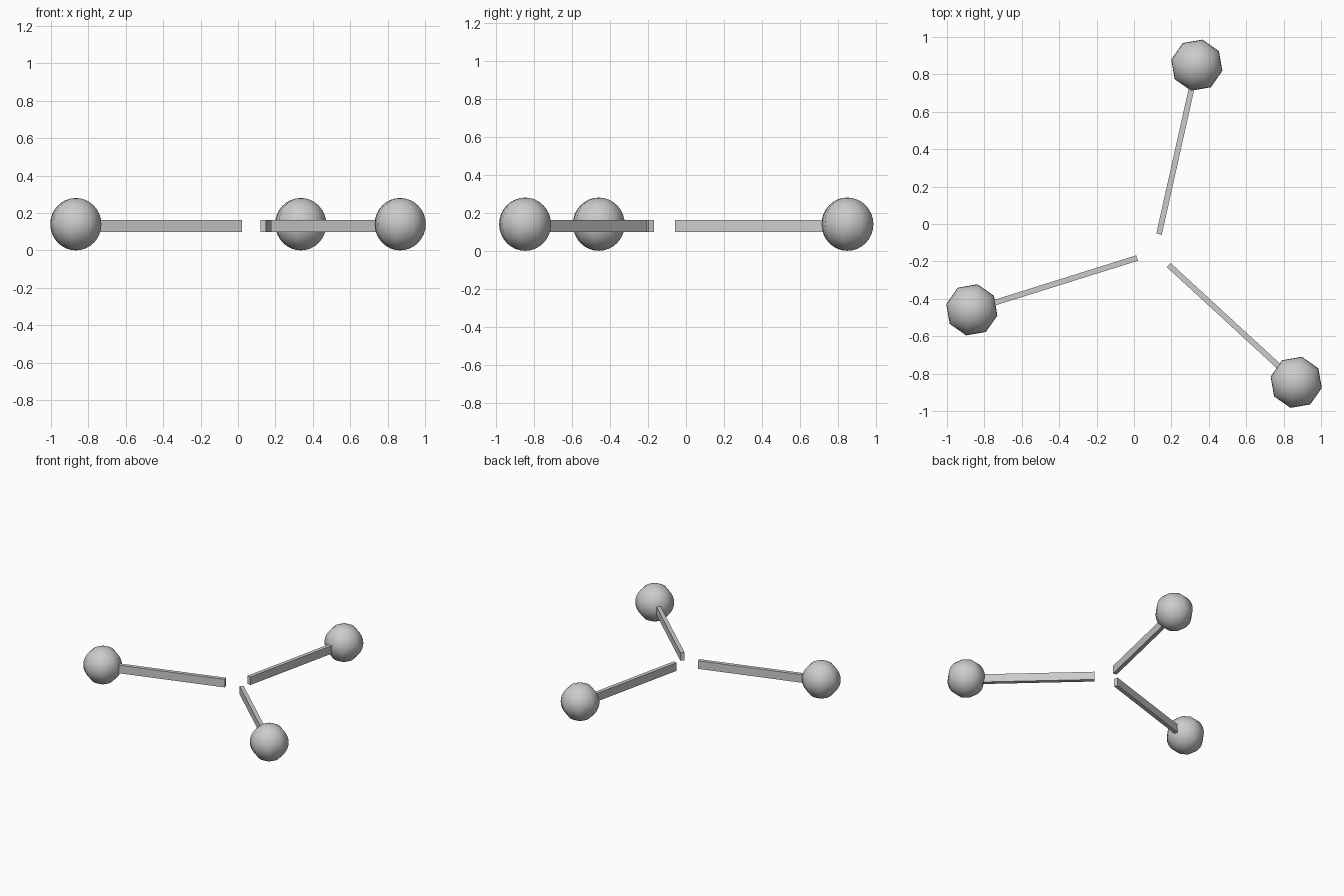
import bpy
from math import radians, cos, sin

if "Cube" in bpy.data.objects:
    bpy.data.objects.remove(bpy.data.objects["Cube"])

HUB = (0.112, -0.152)   # point the three arms radiate from
START = 77.4            # direction of the first arm, degrees
BALL_R, BALL_DIST, BALL_Z = 0.14, 1.026, 0.14
ARM_IN, ARM_OUT = 0.10, 0.92
ARM_W, ARM_H, ARM_Z = 0.03, 0.064, 0.131


def polar(r, a):
    return HUB[0] + r * cos(a), HUB[1] + r * sin(a)


for i in range(3):
    a = radians(START + 120 * i)

    # flat bar running from near the hub into the ball
    x, y = polar((ARM_IN + ARM_OUT) / 2, a)
    bpy.ops.mesh.primitive_cube_add(size=1, location=(x, y, ARM_Z), rotation=(0, 0, a))
    arm = bpy.context.object
    arm.name = f"arm_{i + 1}"
    arm.scale = (ARM_OUT - ARM_IN, ARM_W, ARM_H)

    # eight-sided ball at the tip, all balls share one orientation
    x, y = polar(BALL_DIST, a)
    bpy.ops.mesh.primitive_uv_sphere_add(segments=8, ring_count=16, radius=BALL_R,
                                         location=(x, y, BALL_Z),
                                         rotation=(0, 0, radians(START)))
    ball = bpy.context.object
    ball.name = f"ball_{i + 1}"
    bpy.ops.object.shade_smooth()
